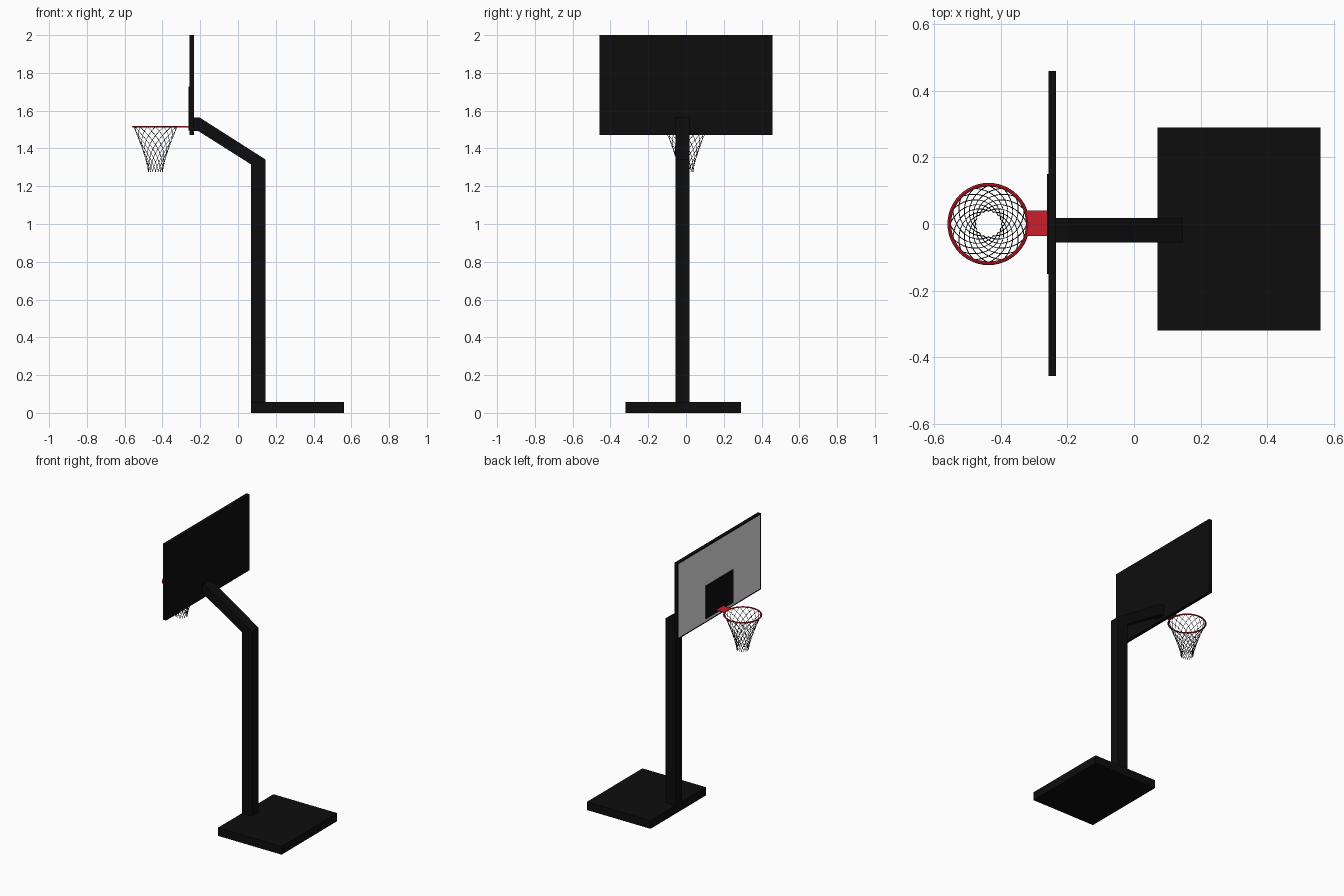
import bpy, bmesh, math
from mathutils import Vector

cube = bpy.data.objects.get("Cube")
if cube:
    bpy.data.objects.remove(cube, do_unlink=True)


def material(name, rgb):
    m = bpy.data.materials.new(name)
    m.use_nodes = True
    m.diffuse_color = (*rgb, 1)
    m.node_tree.nodes["Principled BSDF"].inputs["Base Color"].default_value = (*rgb, 1)
    return m


BLACK = material("black", (0.004, 0.004, 0.004))
WHITE = material("board white", (0.8, 0.8, 0.8))
RED = material("rim red", (0.6, 0.013, 0.026))


def finish(name, bm, *mats):
    bmesh.ops.recalc_face_normals(bm, faces=bm.faces)
    mesh = bpy.data.meshes.new(name)
    bm.to_mesh(mesh)
    bm.free()
    for m in mats:
        mesh.materials.append(m)
    ob = bpy.data.objects.new(name, mesh)
    bpy.context.collection.objects.link(ob)
    return ob


def box_mesh(lo, hi):
    bm = bmesh.new()
    bmesh.ops.create_cube(bm, size=1)
    lo, hi = Vector(lo), Vector(hi)
    for v in bm.verts:
        v.co = (lo + hi) / 2 + v.co * (hi - lo)
    return bm


def box(name, lo, hi, mat):
    return finish(name, box_mesh(lo, hi), mat)


# Base slab
box("base", (0.07, -0.32, 0), (0.56, 0.29, 0.057), BLACK)

# Bent post and arm: side profile extruded across y
profile = [(0.07, 0), (0.145, 0), (0.145, 1.342), (-0.205, 1.565),
           (-0.24, 1.565), (-0.24, 1.492), (-0.21, 1.492), (0.07, 1.315)]
bm = bmesh.new()
face = bm.faces.new([bm.verts.new((x, -0.055, z)) for x, z in profile])
new = bmesh.ops.extrude_face_region(bm, geom=[face])["geom"]
bmesh.ops.translate(bm, vec=(0, 0.073, 0),
                    verts=[g for g in new if isinstance(g, bmesh.types.BMVert)])
finish("post_and_arm", bm, BLACK)

# Backboard with a white playing face inside a black border
bm = box_mesh((-0.257, -0.457, 1.47), (-0.234, 0.459, 2.0))
bm.normal_update()
front = [f for f in bm.faces if f.normal.x < -0.9]
bmesh.ops.inset_region(bm, faces=front, thickness=0.012)
front[0].material_index = 1
finish("backboard", bm, BLACK, WHITE)

# Dark target square on the playing face
box("target_square", (-0.261, -0.15, 1.495), (-0.256, 0.15, 1.727), BLACK)

# Rim bracket
box("rim_bracket", (-0.322, -0.036, 1.512), (-0.257, 0.04, 1.518), RED)

# Rim
HOOP = Vector((-0.437, 0, 1.515))
bpy.ops.mesh.primitive_torus_add(location=HOOP, major_radius=0.118, minor_radius=0.0055,
                                 major_segments=48, minor_segments=8)
rim = bpy.context.object
rim.name = "rim"
rim.scale.z = 0.8
rim.data.materials.append(RED)
bpy.ops.object.shade_smooth_by_angle()

# Net: threads spiralling both ways down a flared funnel
THREADS, STEPS, TWIST = 16, 20, math.radians(115)
curve = bpy.data.curves.new("net", "CURVE")
curve.dimensions = "3D"
curve.bevel_depth = 0.0014
curve.bevel_resolution = 0
curve.use_fill_caps = True
for side in (-1, 1):
    for i in range(THREADS):
        spline = curve.splines.new("POLY")
        spline.points.add(STEPS)
        for k, p in enumerate(spline.points):
            t = k / STEPS
            a = math.tau * i / THREADS + side * TWIST * t
            r = 0.038 + 0.078 * (1 - t) ** 1.35
            p.co = (HOOP.x + r * math.cos(a), r * math.sin(a), HOOP.z - 0.24 * t, 1)
curve.materials.append(BLACK)
net = bpy.data.objects.new("net", curve)
bpy.context.collection.objects.link(net)
bpy.ops.object.select_all(action="DESELECT")
net.select_set(True)
bpy.context.view_layer.objects.active = net
bpy.ops.object.convert(target="MESH")
